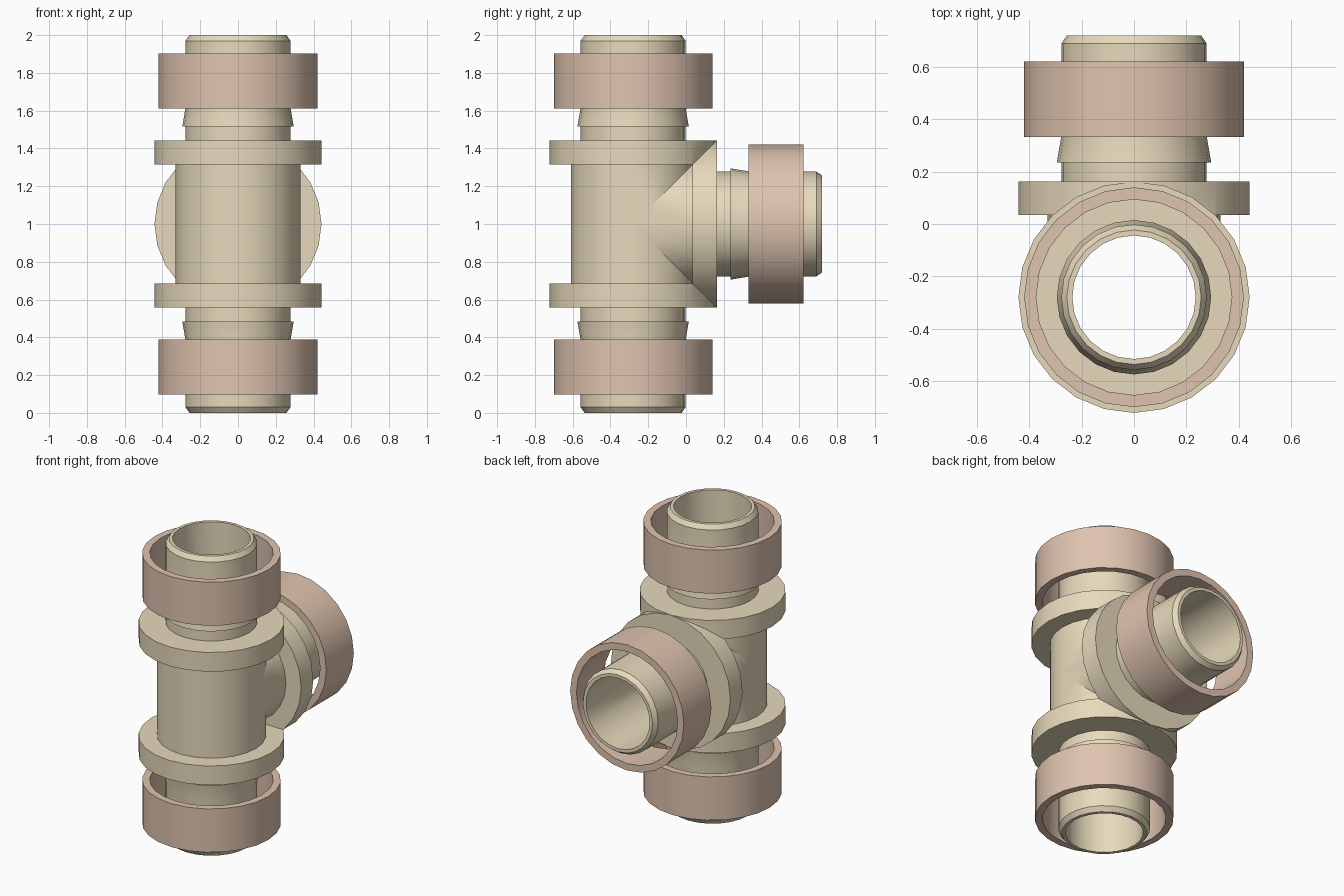
import bpy, bmesh, math
from mathutils import Vector

if "Cube" in bpy.data.objects:
    bpy.data.objects.remove(bpy.data.objects["Cube"])

SIDES = 24
CENTRE = Vector((0, -0.28, 1))      # where the three arms meet


def material(name, rgb):
    m = bpy.data.materials.new(name)
    m.diffuse_color = (*rgb, 1)
    m.use_nodes = True
    m.node_tree.nodes["Principled BSDF"].inputs["Base Color"].default_value = m.diffuse_color
    return m


tan = material("tan", (0.80, 0.70, 0.50))
copper = material("copper", (0.74, 0.55, 0.43))

# arm directions: (radius, distance, angle) -> point
PLACE = {
    "top": lambda x, y, d: Vector((x, y, d)),
    "bottom": lambda x, y, d: Vector((x, y, -d)),
    "branch": lambda x, y, d: Vector((x, d, y)),
}


def lathe(bm, profile, place, closed=False):
    """Revolve (radius, distance) points about an arm axis; returns its geometry."""
    rings = []
    for r, d in profile:
        ring = []
        for i in range(SIDES):
            a = 2 * math.pi * i / SIDES
            ring.append(bm.verts.new(place(r * math.cos(a), r * math.sin(a), d)))
        rings.append(ring)
    pairs = list(zip(rings, rings[1:]))
    if closed:
        pairs.append((rings[-1], rings[0]))
    faces = [bm.faces.new((p[i], p[(i + 1) % SIDES], q[(i + 1) % SIDES], q[i]))
             for p, q in pairs for i in range(SIDES)]
    verts = [v for ring in rings for v in ring]
    edges = list({e for f in faces for e in f.edges})
    return verts + edges + faces


def finish(bm, name, mat):
    bmesh.ops.recalc_face_normals(bm, faces=bm.faces[:])
    mesh = bpy.data.meshes.new(name)
    bm.to_mesh(mesh)
    bm.free()
    mesh.materials.append(mat)
    ob = bpy.data.objects.new(name, mesh)
    ob.location = CENTRE
    bpy.context.collection.objects.link(ob)
    bpy.ops.object.select_all(action='DESELECT')
    ob.select_set(True)
    bpy.context.view_layer.objects.active = ob
    bpy.ops.object.shade_smooth_by_angle(angle=math.radians(30))


# one arm from the centre out: body, flange, neck, barb, spigot, tip, bore
ARM = [(0.33, 0), (0.33, 0.315), (0.442, 0.315), (0.442, 0.443), (0.278, 0.443),
       (0.278, 0.515), (0.295, 0.515), (0.278, 0.615), (0.278, 0.97),
       (0.257, 1.0), (0.236, 1.0), (0.236, 0)]

# planes mitring each arm against its neighbours (normal points to the kept side)
MITRE = {
    "top": [(0, -1, 1)],
    "bottom": [(0, -1, -1)],
    "branch": [(0, 1, 1), (0, 1, -1)],
}

# tee body: three mitred arms welded into one hollow shell
tee = bmesh.new()
for arm, planes in MITRE.items():
    part = bmesh.new()
    lathe(part, ARM, PLACE[arm])
    for n in planes:
        bmesh.ops.bisect_plane(part, geom=part.verts[:] + part.edges[:] + part.faces[:],
                               dist=1e-5, plane_co=(0, 0, 0), plane_no=n, clear_inner=True)
    tmp = bpy.data.meshes.new("arm")
    part.to_mesh(tmp)
    part.free()
    tee.from_mesh(tmp)
    bpy.data.meshes.remove(tmp)
bmesh.ops.remove_doubles(tee, verts=tee.verts[:], dist=1e-4)
# drop the weld line across the straight body
seam = [e for e in tee.edges if len(e.link_faces) == 2
        and all(abs(v.co.z) < 1e-4 and v.co.y < 1e-4 for v in e.verts)]
bmesh.ops.dissolve_edges(tee, edges=seam, use_verts=False)
finish(tee, "tee_body", tan)

# loose crimp rings around each arm
for arm, place in PLACE.items():
    bm = bmesh.new()
    lathe(bm, [(0.42, 0.612), (0.42, 0.902), (0.374, 0.902), (0.374, 0.612)], place, closed=True)
    finish(bm, arm + "_crimp_ring", copper)
